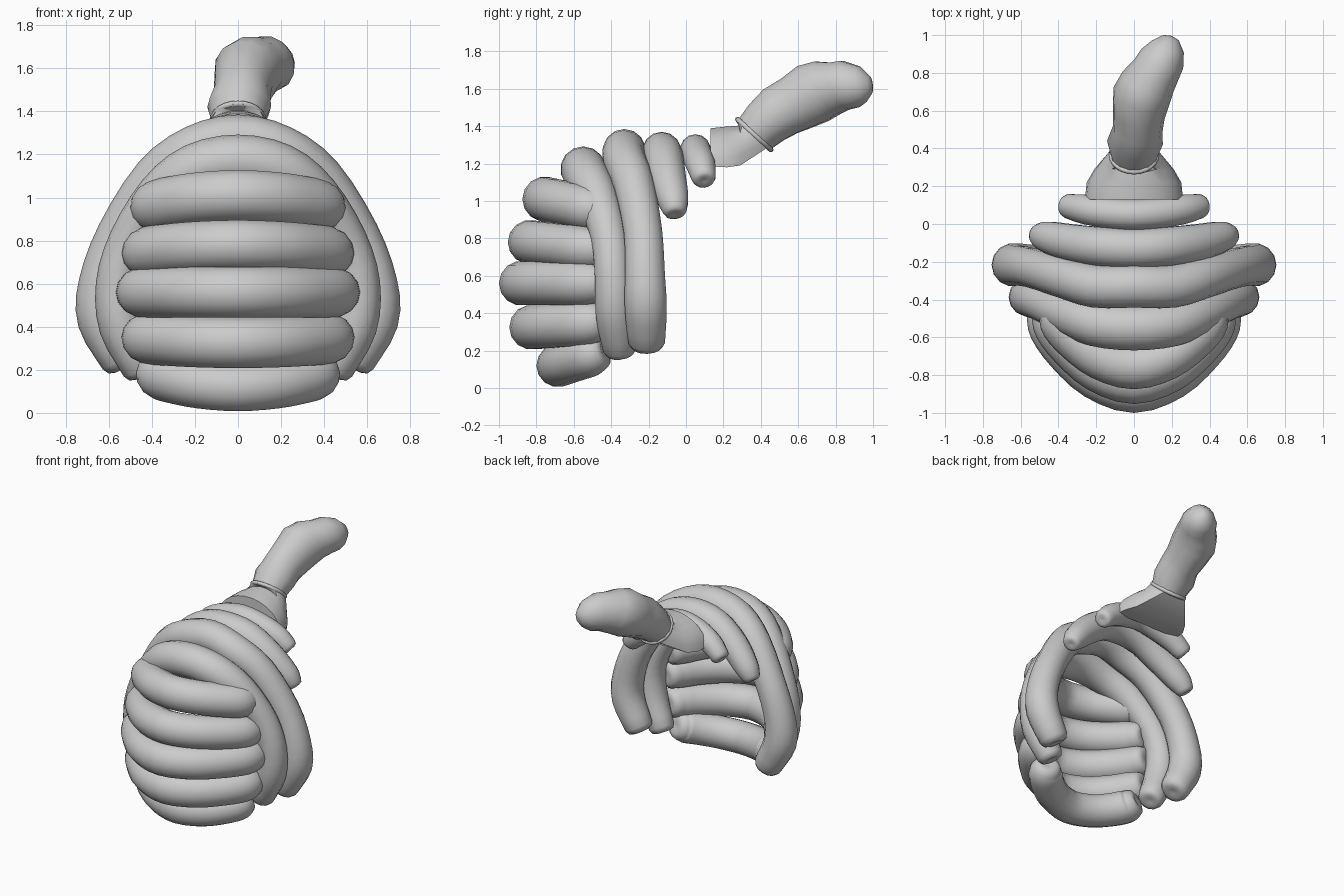
import bpy, bmesh, math
from mathutils import Vector

if "Cube" in bpy.data.objects:
    bpy.data.objects.remove(bpy.data.objects["Cube"])

SIDES = 14

def loft(name, rings):
    """Skin a list of equal-length rings and close both ends."""
    bm = bmesh.new()
    vs = [[bm.verts.new(p) for p in r] for r in rings]
    n = len(rings[0])
    for a, b in zip(vs, vs[1:]):
        for i in range(n):
            bm.faces.new((a[i], a[(i + 1) % n], b[(i + 1) % n], b[i]))
    bm.faces.new(vs[0])
    bm.faces.new(vs[-1])
    bmesh.ops.recalc_face_normals(bm, faces=bm.faces)
    me = bpy.data.meshes.new(name)
    bm.to_mesh(me)
    bm.free()
    ob = bpy.data.objects.new(name, me)
    bpy.context.collection.objects.link(ob)
    bpy.ops.object.select_all(action='DESELECT')
    ob.select_set(True)
    bpy.context.view_layer.objects.active = ob
    bpy.ops.object.shade_smooth_by_angle(angle=math.radians(50))
    return ob

def ring(c, t, ru, rv, up=Vector((0, 0, 1))):
    """Ellipse around c, facing along t."""
    t = t.normalized()
    u = t.cross(up).normalized()
    v = u.cross(t)
    return [c + u * ru * math.cos(a) + v * rv * math.sin(a)
            for a in (2 * math.pi * i / SIDES for i in range(SIDES))]

def smooth_path(pts, steps=3):
    """Catmull-Rom resampling of (x, y, z, radius) points."""
    p = [Vector(q) for q in pts]
    p = [2 * p[0] - p[1]] + p + [2 * p[-1] - p[-2]]
    out = []
    for a, b, c, d in zip(p, p[1:], p[2:], p[3:]):
        for k in range(steps):
            s = k / steps
            out.append(0.5 * (2 * b + (c - a) * s + (2 * a - 5 * b + 4 * c - d) * s * s
                              + (3 * b - a - 3 * c + d) * s ** 3))
    return out + [p[-2]]

def roll(name, half, up):
    """Padded roll mirrored about x = 0, with dimpled rounded ends."""
    pts = [(-x, y, z, r) for x, y, z, r in reversed(half[1:])] + list(half)
    path = smooth_path(pts)
    cs = [Vector(q[:3]) for q in path]
    rings = []
    for i, c in enumerate(cs):
        t = cs[min(i + 1, len(cs) - 1)] - cs[max(i - 1, 0)]
        rings.append(ring(c, t, path[i][3], path[i][3], up))
    t0, t1 = (cs[0] - cs[1]).normalized(), (cs[-1] - cs[-2]).normalized()
    r = path[-1][3]
    for off, k in ((0.3, 0.85), (0.42, 0.55), (0.33, 0.2)):
        rings.insert(0, ring(cs[0] + t0 * r * off, -t0, r * k, r * k, up))
        rings.append(ring(cs[-1] + t1 * r * off, t1, r * k, r * k, up))
    return loft(name, rings)

# Front rolls: centre depth, centre height, end height, half width, radius
for i, (y, z, ze, w, r) in enumerate([
        (-0.755, 1.01, 0.95, 0.40, 0.12), (-0.835, 0.78, 0.74, 0.44, 0.118),
        (-0.88, 0.56, 0.56, 0.465, 0.12), (-0.825, 0.325, 0.35, 0.44, 0.12),
        (-0.685, 0.12, 0.19, 0.38, 0.115)]):
    ye = -0.47
    prof = [(0, 0), (0.43, 0.17), (0.75, 0.5), (0.94, 0.8), (1.0, 1.0)]
    roll(f"front_roll_{i + 1}",
         [(w * a, y + (ye - y) * b, z + (ze - z) * b, r if b < 1 else r * 0.88)
          for a, b in prof], Vector((0, 0, 1)))

# Arched rolls running over the top and down the sides
arches = {
    "arch_roll_1": [(0, -.55, 1.17, .122), (.2, -.53, 1.13, .12), (.36, -.47, 1.01, .11),
                    (.5, -.41, .8, .10), (.56, -.39, .6, .10), (.54, -.38, .4, .105), (.45, -.355, .21, .09)],
    "arch_roll_2": [(0, -.33, 1.27, .115), (.2, -.33, 1.22, .115), (.38, -.28, 1.09, .11),
                    (.55, -.23, .83, .105), (.63, -.22, .6, .11), (.63, -.215, .43, .115), (.54, -.21, .25, .10)],
    "arch_roll_3": [(0, -.13, 1.265, .105), (.17, -.12, 1.235, .105), (.33, -.1, 1.13, .1),
                    (.455, -.07, 1.01, .085), (.50, -.06, .95, .065)],
    "arch_roll_4": [(0, .05, 1.275, .082), (.15, .06, 1.245, .082), (.27, .08, 1.19, .078),
                    (.35, .095, 1.125, .065)],
}
for name, half in arches.items():
    roll(name, half, Vector((0, 1, 0)))

# Neck: flat-bottomed arch narrowing to the collar
def arch_ring(y, z, w, h):
    n = SIDES - 1
    return [Vector((w * math.cos(math.pi * i / n), y, z + h * math.sin(math.pi * i / n)))
            for i in range(SIDES)]

axis = Vector((0, 0.67, 0.74))
end = [Vector((0.13 * math.cos(a), 0.36 - 0.098 * math.sin(a), 1.345 + 0.09 * math.sin(a)))
       for a in (math.pi * (-0.25 + 1.5 * i / (SIDES - 1)) for i in range(SIDES))]
loft("neck", [arch_ring(0.13, 1.185, 0.26, 0.205), arch_ring(0.22, 1.18, 0.25, 0.22),
              arch_ring(0.29, 1.19, 0.21, 0.215), end])

# Collar ring
bpy.ops.mesh.primitive_torus_add(location=(0, 0.365, 1.355), major_radius=0.12, minor_radius=0.014,
                                 major_segments=24, minor_segments=8,
                                 rotation=axis.to_track_quat('Z', 'Y').to_euler())
bpy.context.object.name = "collar_ring"
bpy.ops.object.shade_smooth_by_angle(angle=math.radians(50))

# Handle: bent lumpy grip, (x, y, z), axis (x, y, z), half width, half height
grip = [
    ((0, .355, 1.345), (0, .67, .74), .12, .118),
    ((.005, .43, 1.42), (.05, .7, .68), .148, .135),
    ((.02, .505, 1.48), (.1, .8, .6), .132, .15),
    ((.025, .585, 1.52), (.2, .85, .5), .14, .155),
    ((.04, .68, 1.575), (.25, .85, .47), .155, .17),
    ((.075, .755, 1.605), (.33, .85, .42), .145, .158),
    ((.12, .82, 1.615), (.4, .85, .38), .128, .138),
    ((.15, .875, 1.625), (.4, .85, .35), .122, .135),
    ((.18, .94, 1.625), (.35, .9, .2), .09, .10),
    ((.195, .985, 1.62), (.3, .9, .1), .045, .05),
    ((.197, .995, 1.62), (.3, .9, .1), .01, .01),
]
loft("handle", [ring(Vector(c), Vector(t), a, b) for c, t, a, b in grip])
